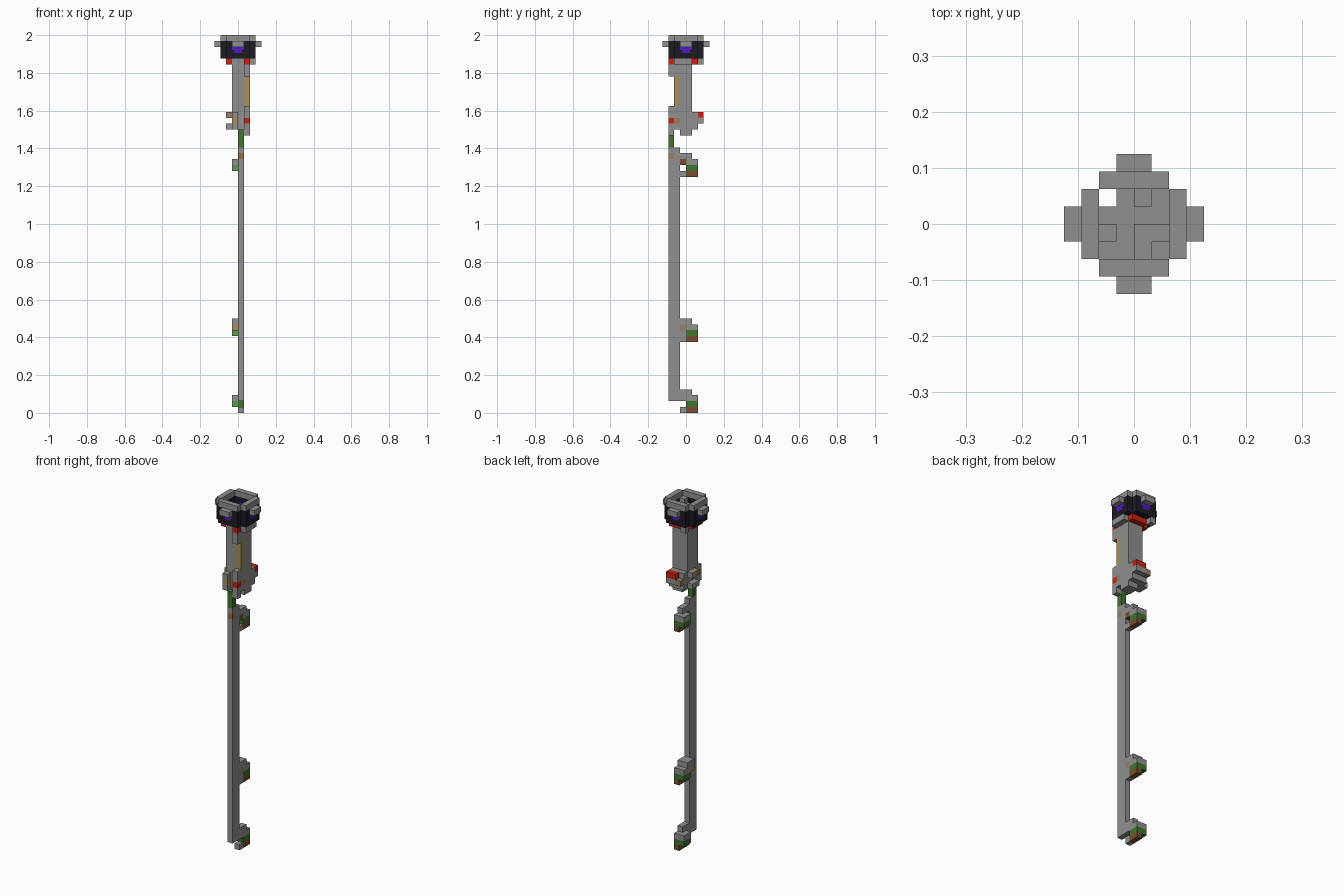
import bpy
import bmesh
from mathutils import Matrix, Vector
from math import pi

UNIT = 1 / 32  # one block of the model

default_cube = bpy.data.objects.get("Cube")
if default_cube:
    bpy.data.objects.remove(default_cube, do_unlink=True)


def make_material(name, red, green, blue):
    material = bpy.data.materials.new(name)
    material.use_nodes = True
    colour = (red, green, blue, 1)
    material.diffuse_color = colour
    shader = material.node_tree.nodes["Principled BSDF"]
    shader.inputs["Base Color"].default_value = colour
    shader.inputs["Roughness"].default_value = 0.8
    return material


STONE = make_material("stone grey", 0.28, 0.28, 0.28)
BLACK = make_material("dark iron", 0.012, 0.011, 0.018)
PURPLE = make_material("purple gem", 0.09, 0.01, 0.58)
RED = make_material("red trim", 0.58, 0.016, 0.006)
TAN = make_material("tan inlay", 0.39, 0.28, 0.1)
DUSTY = make_material("dusty tan", 0.3, 0.22, 0.13)
OCHRE = make_material("ochre band", 0.32, 0.14, 0.04)
GREEN = make_material("green binding", 0.05, 0.18, 0.027)
LEAF = make_material("light green binding", 0.1, 0.33, 0.08)
BROWN = make_material("brown binding", 0.19, 0.075, 0.028)


def box(name, material, x, y, z, turn=0):
    """Add a block spanning the given (low, high) ranges, in block units."""
    spans = (x, y, z)
    centre = Vector([(low + high) / 2 for low, high in spans]) * UNIT
    size = [(high - low) * UNIT for low, high in spans]
    mesh = bpy.data.meshes.new(name)
    bm = bmesh.new()
    matrix = (Matrix.Rotation(turn * pi / 2, 4, "Z")
              @ Matrix.Translation(centre) @ Matrix.Diagonal((*size, 1)))
    bmesh.ops.create_cube(bm, size=1, matrix=matrix)
    bm.to_mesh(mesh)
    bm.free()
    mesh.materials.append(material)
    part = bpy.data.objects.new(name, mesh)
    bpy.context.collection.objects.link(part)
    return part


# Lantern crown: four identical walls around an open centre
for turn in range(4):
    box("crown_rim", STONE, (-2, 2), (-3, -2), (63, 64), turn)
    box("crown_knob", STONE, (-1, 1), (-4, -3), (62, 63), turn)
    box("crown_wall_top", BLACK, (-2, 2), (-3, -2), (62, 63), turn)
    box("crown_wall_base", BLACK, (-2, 2), (-3, -2), (60, 61), turn)
    # Gem narrows towards its lower edge
    for half, low in ((1, 61.5), (0.6, 61)):
        levels = (low, low + 0.5)
        box("crown_gem", PURPLE, (-half, half), (-3, -2), levels, turn)
        box("gem_frame_left", BLACK, (half, 2), (-3, -2), levels, turn)
        box("gem_frame_right", BLACK, (-2, -half), (-3, -2), levels, turn)

# Crown floor, stepped in height and open at one corner
box("crown_floor", STONE, (-1, 2), (-2, 2), (60, 61))
box("crown_floor_side", STONE, (-2, -1), (-2, 1), (60, 61))
box("floor_step", STONE, (0, 2), (-2, 0), (61, 62))
box("floor_step_corner", STONE, (1, 2), (-2, -1), (62, 63))
box("floor_step_left", STONE, (-2, -1), (-1, 0), (61, 62))
box("floor_step_back", STONE, (0, 1), (1, 2), (61, 62))

# Collar beneath the crown
box("collar_back", RED, (-1, 2), (1, 2), (59, 60))
box("collar_side", RED, (-2, -1), (-2, 1), (59, 60))
box("collar_front", RED, (1, 2), (-3, -2), (59, 60))
box("collar_ledge", STONE, (2, 3), (-2, 1), (59, 60))
box("collar_stub", STONE, (-2, -1), (2, 3), (59, 60))

# Thick grip with an inlaid corner
box("grip_side", STONE, (-1, 1), (-2, 1), (48, 60))
box("grip_back", STONE, (1, 2), (-1, 1), (48, 60))
box("grip_corner_top", STONE, (1, 2), (-2, -1), (57, 60))
box("grip_inlay", TAN, (1, 2), (-2, -1), (52, 57))
box("grip_bracket_top", STONE, (1, 2), (-3, -2), (57, 59))

# Grip foot: front bracket
box("bracket_top", STONE, (1, 2), (-3, -1), (50, 52))
box("bracket_trim", RED, (1, 2), (-3, -2), (49, 50))
box("bracket_inlay", DUSTY, (1, 2), (-2, -1), (49, 50))
box("bracket_base", STONE, (1, 2), (-3, -1), (48, 49))
box("bracket_tip", STONE, (1, 2), (-3, -2), (47, 48))

# Grip foot: block beside the bracket
box("front_block_top", STONE, (-1, 0), (-3, -2), (50, 51))
box("front_block_inlay", TAN, (-1, 0), (-3, -2), (49, 50))
box("front_block_base", STONE, (-1, 0), (-3, -2), (48, 49))

# Grip foot: back claw and side studs
box("claw_root", STONE, (-1, 2), (1, 2), (48, 51))
box("claw_base", STONE, (0, 2), (2, 3), (49, 50))
box("claw_inlay", DUSTY, (-1, 0), (2, 3), (49, 50))
box("claw_tip", RED, (0, 2), (2, 3), (50, 51))
box("side_stud_inlay", DUSTY, (-2, -1), (-1, 0), (50, 51))
box("side_stud_back", STONE, (-2, -1), (0, 1), (50, 51))
box("side_stud_base", STONE, (-2, -1), (-1, 1), (48, 49))
box("foot_base", STONE, (0, 2), (-1, 1), (47, 48))

# Long thin pole
box("pole_binding", GREEN, (0, 1), (-3, -2), (45, 48))
box("pole_top", STONE, (0, 1), (-3, -1), (44, 45))
box("pole_band_front", OCHRE, (0, 1), (-3, -2.8), (43, 44))
box("pole_band_side", DUSTY, (0, 1), (-2.8, -2), (43, 44))
box("pole_behind_band", STONE, (0, 1), (-2, -1), (43, 44))
box("pole_shaft", STONE, (0, 1), (-3, -1), (2, 43))

# Three hooks on the back of the pole
for base, place in ((40, "upper"), (12, "middle"), (0, "lower")):
    levels = [(base + step, base + step + 1) for step in range(4)]
    bottom, low, middle, top = levels
    neck = {"upper": BROWN, "middle": DUSTY, "lower": STONE}[place]
    box(place + "_hook_toe", STONE, (0, 1), (-1, 0), bottom)
    box(place + "_hook_sole", BROWN, (0, 1), (0, 2), bottom)
    box(place + "_hook_binding", GREEN, (0, 1), (0, 2), low)
    box(place + "_hook_binding_front", LEAF, (-1, 0), (0, 0.3), low)
    box(place + "_hook_binding_side", GREEN, (-1, 0), (0.3, 2), low)
    box(place + "_hook_block", STONE, (-1, 1), (0, 2), middle)
    box(place + "_hook_neck", neck, (0, 1), (-1, 0), middle)
    box(place + "_hook_arm", STONE, (0, 1), (-1, 1), top)
    if place == "middle":
        box("middle_hook_filler", STONE, (0, 1), (-1, 0), low)
        box("middle_hook_inlay", TAN, (-1, 0), (-1, 0), middle)
        box("middle_hook_arm_side", STONE, (-1, 0), (-1, 1), top)
